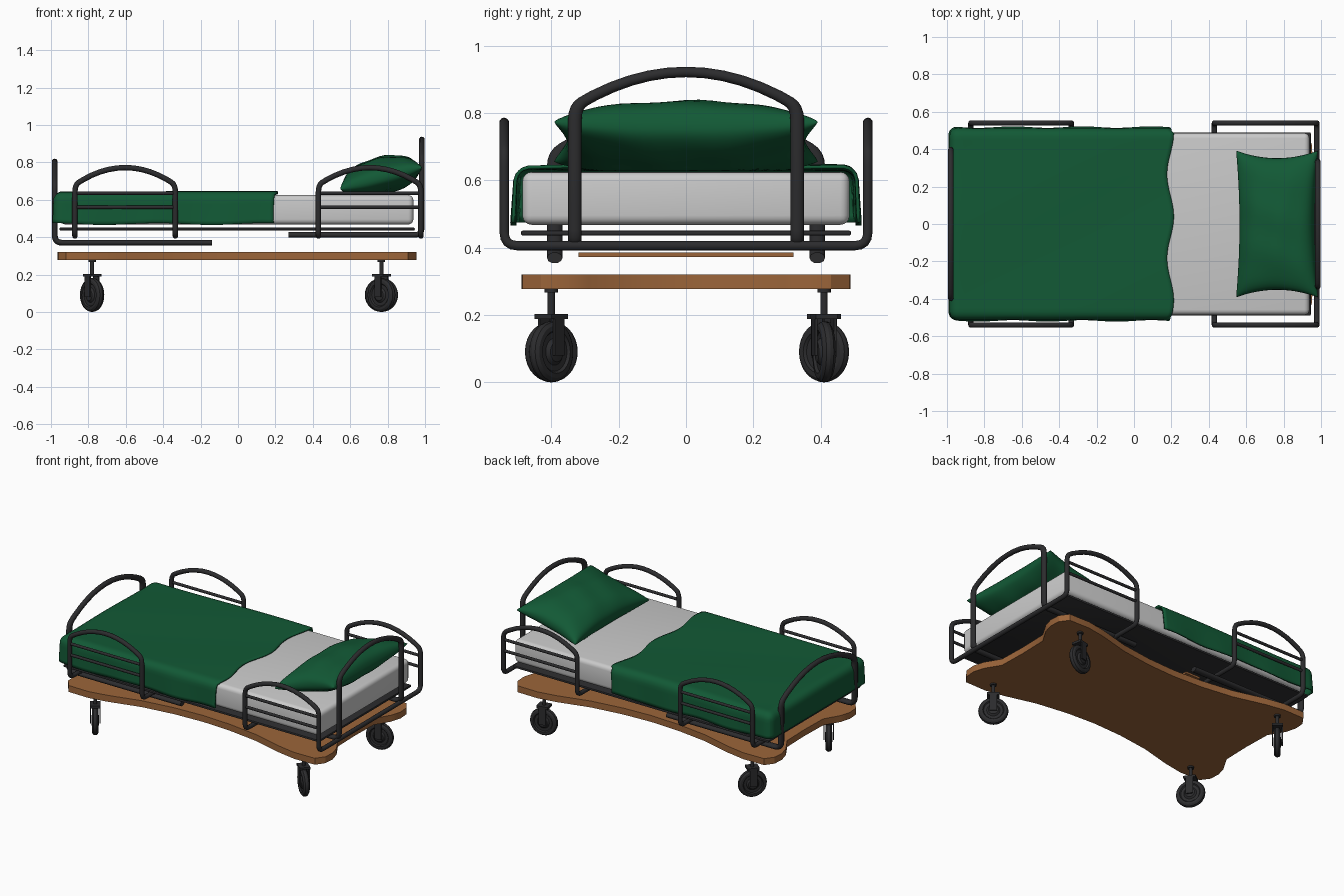
import bpy, bmesh, math
from mathutils import Vector, Matrix

if "Cube" in bpy.data.objects:
    bpy.data.objects.remove(bpy.data.objects["Cube"])


def material(name, rgb):
    m = bpy.data.materials.new(name)
    m.diffuse_color = (*rgb, 1)
    m.use_nodes = True
    m.node_tree.nodes["Principled BSDF"].inputs["Base Color"].default_value = m.diffuse_color
    return m


DARK = material("dark_metal", (0.025, 0.025, 0.027))
GREEN = material("green_cloth", (0.006, 0.10, 0.036))
WOOD = material("wood", (0.33, 0.13, 0.042))


def finish(ob, mat=None, angle=40):
    bpy.ops.object.select_all(action='DESELECT')
    ob.select_set(True)
    bpy.context.view_layer.objects.active = ob
    if ob.type == 'CURVE':
        bpy.ops.object.convert(target='MESH')
        ob = bpy.context.object
    ob.data.materials.clear()
    if mat:
        ob.data.materials.append(mat)
    bpy.ops.object.shade_smooth_by_angle(angle=math.radians(angle))
    return ob


def from_bmesh(name, bm, mat=None, angle=40):
    bmesh.ops.recalc_face_normals(bm, faces=bm.faces)
    me = bpy.data.meshes.new(name)
    bm.to_mesh(me)
    bm.free()
    ob = bpy.data.objects.new(name, me)
    bpy.context.collection.objects.link(ob)
    return finish(ob, mat, angle)


def box(name, lo, hi, mat=None, bevel=0.0, seg=3):
    lo, hi = Vector(lo), Vector(hi)
    bm = bmesh.new()
    bmesh.ops.create_cube(bm, size=1)
    for v in bm.verts:
        v.co = (lo + hi) / 2 + v.co * (hi - lo)
    if bevel:
        bmesh.ops.bevel(bm, geom=bm.edges[:], offset=bevel, segments=seg,
                        profile=0.5, affect='EDGES')
    return from_bmesh(name, bm, mat)


def rounded(pts, r, closed):
    # replace every corner of a path by a short curve
    pts = [Vector(p) for p in pts]
    n, out = len(pts), []
    for i, p in enumerate(pts):
        if not closed and i in (0, n - 1):
            out.append(p)
            continue
        a, b = pts[i - 1] - p, pts[(i + 1) % n] - p
        if a.angle(b) > 2.7:
            out.append(p)
            continue
        s = p + a.normalized() * min(r, a.length * 0.45)
        e = p + b.normalized() * min(r, b.length * 0.45)
        for k in range(5):
            t = k / 4
            out.append(s * (1 - t) ** 2 + p * 2 * t * (1 - t) + e * t * t)
    return out


def tube(name, pts, r, closed=False, sy=1.0, corner=0.04):
    cu = bpy.data.curves.new(name, 'CURVE')
    cu.dimensions = '3D'
    cu.bevel_depth, cu.bevel_resolution, cu.use_fill_caps = r, 3, True
    path = rounded(pts, corner, closed)
    sp = cu.splines.new('POLY')
    sp.points.add(len(path) - 1)
    for q, p in zip(sp.points, path):
        q.co = (p.x, p.y / sy, p.z, 1)
    sp.use_cyclic_u = closed
    ob = bpy.data.objects.new(name, cu)
    bpy.context.collection.objects.link(ob)
    ob.scale.y = sy
    return finish(ob, DARK, 60)


def arch(a, b, spring, peak, n=12):
    # (position, height) pairs of a shallow bow from a to b
    return [(a + (b - a) * i / n, spring + (peak - spring) * (1 - (2 * i / n - 1) ** 2))
            for i in range(n + 1)]


# waisted wooden base board
quarter = [(0.87, 0), (0.875, 0.19), (0.935, 0.29), (0.955, 0.36), (0.95, 0.43), (0.91, 0.485),
           (0.76, 0.488), (0.63, 0.465), (0.42, 0.41), (0.2, 0.38), (0, 0.37)]
half = quarter + [(-x - 0.01, y) for x, y in quarter[-2::-1]]
outline = half + [(x, -y) for x, y in half[-2:0:-1]]
bm = bmesh.new()
f = bm.faces.new([bm.verts.new((x, y, 0.277)) for x, y in outline])
ext = bmesh.ops.extrude_face_region(bm, geom=[f])
bmesh.ops.translate(bm, vec=(0, 0, 0.043), verts=[g for g in ext['geom'] if isinstance(g, bmesh.types.BMVert)])
from_bmesh("base_board", bm, WOOD, 30)
box("wooden_crossbar", (-0.25, -0.32, 0.373), (-0.14, 0.32, 0.386), WOOD)

# castors, each swivelled to its own angle
wheel_half = [(0.012, 0.024), (0.03, 0.022), (0.04, 0.012), (0.058, 0.012), (0.064, 0.02),
              (0.078, 0.019), (0.088, 0.011), (0.091, 0)]
wheel_profile = wheel_half + [(r, -w) for r, w in wheel_half[-2::-1]]
for label, x, y, yaw in (("foot_front", -0.78, -0.40, -55), ("foot_back", -0.78, 0.41, 50),
                         ("head_front", 0.767, -0.40, -40), ("head_back", 0.767, 0.41, 12)):
    place = Matrix.Translation((x, y, 0)) @ Matrix.Rotation(math.radians(yaw), 4, 'Z')
    bm = bmesh.new()
    n = 28
    rings = [[bm.verts.new((r * math.cos(2 * math.pi * k / n), w, 0.091 + r * math.sin(2 * math.pi * k / n)))
              for k in range(n)] for r, w in wheel_profile]
    for a, b in zip(rings, rings[1:]):
        for k in range(n):
            bm.faces.new((a[k], a[(k + 1) % n], b[(k + 1) % n], b[k]))
    bm.faces.new(rings[0])
    bm.faces.new(rings[-1])
    from_bmesh(label + "_wheel", bm, DARK, 30).matrix_world = place
    bm = bmesh.new()
    for loc, size in (((0, 0.029, 0.14), (0.045, 0.008, 0.12)), ((0, -0.029, 0.14), (0.045, 0.008, 0.12)),
                      ((0, 0, 0.196), (0.075, 0.066, 0.015))):
        bmesh.ops.create_cube(bm, size=1, matrix=Matrix.Translation(loc) @ Matrix.Diagonal((*size, 1)))
    for r, z, h in ((0.011, 0.24, 0.08), (0.02, 0.273, 0.012)):
        bmesh.ops.create_cone(bm, cap_ends=True, segments=14, radius1=r, radius2=r, depth=h,
                              matrix=Matrix.Translation((0, 0, z)))
    from_bmesh(label + "_fork", bm, DARK).matrix_world = place

# bed deck and mattress
box("bed_deck", (-0.955, -0.49, 0.436), (0.945, 0.49, 0.451), DARK, 0.005, 2)
box("mattress", (-0.95, -0.486, 0.468), (0.938, 0.486, 0.625), None, 0.028, 4)

# head and foot hoops running under the bed
for name, x, end, y, low, spring, peak, r, sy in (
        ("head_hoop", 0.983, 0.27, 0.33, 0.412, 0.82, 0.922, 0.0155, 1.3),
        ("foot_hoop", -0.98, -0.14, 0.39, 0.37, 0.68, 0.803, 0.0165, 1.4)):
    bow = [(x, p, z) for p, z in arch(-y, y, spring, peak)]
    tube(name, [(end, -y, low), (x, -y, low)] + bow + [(x, y, low), (end, y, low)], r, sy=sy)

# side rails: one closed loop per pair, with slats
for label, x0, x1 in (("head", 0.43, 0.978), ("foot", -0.872, -0.335)):
    bow = arch(x0, x1, 0.68, 0.772)
    Y, low = 0.54, 0.406
    loop = [(x0, -Y, low)] + [(x, -Y, z) for x, z in bow] + [(x1, -Y, low), (x1, Y, low)]
    loop += [(x, Y, z) for x, z in reversed(bow)] + [(x0, Y, low)]
    tube(label + "_side_rails", loop, 0.0145, closed=True)
    for side, y in (("front", -Y), ("back", Y)):
        for z in (0.56, 0.635):
            tube(f"{label}_{side}_slat", [(x0, y, z), (x1, y, z)], 0.0095)

# blanket: a flat sheet folded over a rounded box
bm = bmesh.new()
X0, YE, TOP, DROP, R = -0.985, 0.51, 0.643, 0.172, 0.045
NX, NY = 60, 64
rows = []
for i in range(NX + 1):
    row = []
    for j in range(NY + 1):
        t = -(YE + DROP) + 2 * (YE + DROP) * j / NY
        hem = 0.195 + 0.018 * math.sin(t * 14 + 1.0) * (1 if abs(t) < YE else 0.3)
        s = X0 - DROP + (hem - X0 + DROP) * i / NX
        drop = max(X0 - s, abs(t) - YE, 0)
        p = Vector((max(s, X0), max(-YE, min(YE, t)), TOP - drop))
        core = Vector((max(p.x, X0 + R), max(-YE + R, min(YE - R, p.y)), min(p.z, TOP - R)))
        d = p - core
        if d.length > 1e-6:
            p = core + d.normalized() * R
        low = drop / DROP
        p.y += math.copysign(0.008 * low, p.y) + 0.004 * low * math.sin(p.x * 17)
        p.x -= 0.008 * low * max(0, (-0.8 - p.x) / 0.2)
        p.z += (1 - low) * 0.005 * math.sin(4 * p.x - 3 * p.y) * math.cos(5 * p.y + 1)
        p.z += low * 0.005 * math.sin(p.x * 11)
        row.append(bm.verts.new(p))
    rows.append(row)
for i in range(NX):
    for j in range(NY):
        bm.faces.new((rows[i][j], rows[i + 1][j], rows[i + 1][j + 1], rows[i][j + 1]))
bmesh.ops.remove_doubles(bm, verts=bm.verts[:], dist=0.0005)
blanket = from_bmesh("blanket", bm, GREEN, 60)
mod = blanket.modifiers.new("thickness", 'SOLIDIFY')
mod.thickness, mod.offset = 0.01, -1

# pillow: two puffed sheets joined at a pinched seam, leaning up to the head
bm = bmesh.new()
N = 28
tilt = Matrix.Translation((0.765, 0, 0.715)) @ Matrix.Rotation(math.radians(-15), 4, 'Y')
for h in (0.112, -0.09):
    g = []
    for i in range(N + 1):
        for j in range(N + 1):
            u, v = (-math.cos(math.pi * k / N) for k in (i, j))
            puff = ((1 - u * u) * (1 - v * v)) ** 0.5 if 0 < i < N and 0 < j < N else 0
            wrinkle = 0.006 * puff * math.sin(5 * u + 4 * v) * math.cos(3 * u - 6 * v)
            p = tilt @ Vector((u * (0.226 - 0.022 * (1 - v * v)),
                               v * (0.392 - 0.04 * (1 - u * u)), h * puff ** 0.8 + wrinkle))
            p.z = max(p.z, 0.628)
            g.append(bm.verts.new(p))
    for i in range(N):
        for j in range(N):
            a = i * (N + 1) + j
            bm.faces.new((g[a], g[a + 1], g[a + N + 2], g[a + N + 1]))
bmesh.ops.remove_doubles(bm, verts=bm.verts[:], dist=0.0003)
from_bmesh("pillow", bm, GREEN, 60)
